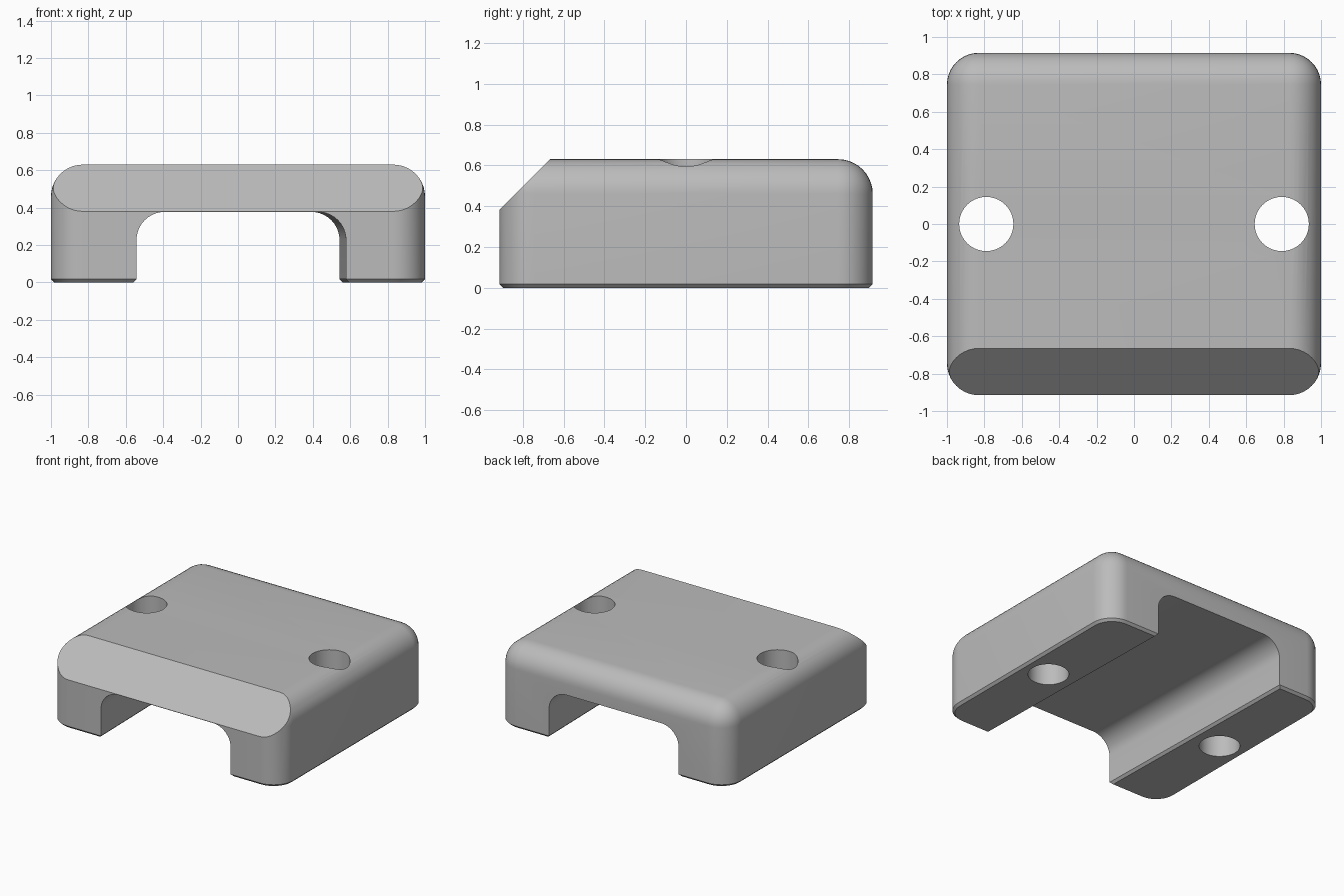
import bpy, bmesh, math
from mathutils import Matrix, Vector

if "Cube" in bpy.data.objects:
    bpy.data.objects.remove(bpy.data.objects["Cube"], do_unlink=True)

HALF_X, HALF_Y, HEIGHT = 1.0, 0.915, 0.63
ROUND = 0.17          # large fillet on the top and corners
EDGE = 0.018          # small bevel around the underside

grey = bpy.data.materials.new("plain_grey")
grey.use_nodes = True
grey.diffuse_color = (0.5, 0.5, 0.5, 1)
grey.node_tree.nodes["Principled BSDF"].inputs["Base Color"].default_value = (0.5, 0.5, 0.5, 1)


def make_object(name, bm):
    bmesh.ops.recalc_face_normals(bm, faces=bm.faces[:])
    mesh = bpy.data.meshes.new(name)
    bm.to_mesh(mesh)
    bm.free()
    mesh.materials.append(grey)
    obj = bpy.data.objects.new(name, mesh)
    bpy.context.collection.objects.link(obj)
    return obj


def on_floor(edge):
    return all(abs(v.co.z) < 1e-5 for v in edge.verts)


# Rounded block with a bevelled foot and a sloped front
bm = bmesh.new()
bmesh.ops.create_cube(bm, size=1, matrix=Matrix.Translation((0, 0, HEIGHT / 2))
                      @ Matrix.Diagonal((2 * HALF_X, 2 * HALF_Y, HEIGHT, 1)))
bmesh.ops.bevel(bm, geom=[e for e in bm.edges if not on_floor(e)], offset=ROUND,
                offset_type='OFFSET', segments=10, profile=0.5, affect='EDGES')
bmesh.ops.bevel(bm, geom=[e for e in bm.edges if on_floor(e)], offset=EDGE,
                offset_type='OFFSET', segments=1, profile=0.5, affect='EDGES')
cut = bmesh.ops.bisect_plane(bm, geom=bm.verts[:] + bm.edges[:] + bm.faces[:],
                             plane_co=Vector((0, -0.665, HEIGHT)),
                             plane_no=Vector((0, -1, 1)).normalized(), clear_outer=True)
rim = [g for g in cut["geom_cut"] if isinstance(g, bmesh.types.BMEdge)]
bmesh.ops.contextual_create(bm, geom=rim)
block = make_object("cover_block", bm)

# Arched channel, set at a slight angle, with flared lower edges
WIDE, ROOF, ARC = 0.56, 0.377, 0.15
side = [(WIDE + 0.04, -0.022), (WIDE, EDGE)]
for i in range(11):
    a = math.radians(9 * i)
    side.append((WIDE - ARC + ARC * math.cos(a), ROOF - ARC + ARC * math.sin(a)))
profile = side + [(-x, z) for x, z in reversed(side)]
bm = bmesh.new()
face = bm.faces.new([bm.verts.new((x, -1.2, z)) for x, z in profile])
ext = bmesh.ops.extrude_face_region(bm, geom=[face])
bmesh.ops.translate(bm, vec=(0, 2.4, 0),
                    verts=[g for g in ext["geom"] if isinstance(g, bmesh.types.BMVert)])
bmesh.ops.rotate(bm, verts=bm.verts[:], cent=(0, 0, 0), matrix=Matrix.Rotation(0.019, 3, 'Z'))
cutters = [make_object("channel_cutter", bm)]

# Screw hole through each leg
for label, x in (("right", -0.79), ("left", 0.79)):
    bm = bmesh.new()
    bmesh.ops.create_cone(bm, cap_ends=True, segments=40, radius1=0.145, radius2=0.145,
                          depth=1.4, matrix=Matrix.Translation((x, 0, 0.3)))
    cutters.append(make_object(label + "_hole_cutter", bm))

bpy.ops.object.select_all(action='DESELECT')
bpy.context.view_layer.objects.active = block
block.select_set(True)
for cutter in cutters:
    cutter.hide_render = True
    mod = block.modifiers.new(cutter.name, 'BOOLEAN')
    mod.operation = 'DIFFERENCE'
    mod.solver = 'EXACT'
    mod.object = cutter
    bpy.ops.object.modifier_apply(modifier=mod.name)
    bpy.data.objects.remove(cutter, do_unlink=True)

bpy.ops.object.shade_smooth_by_angle(angle=math.radians(28))
